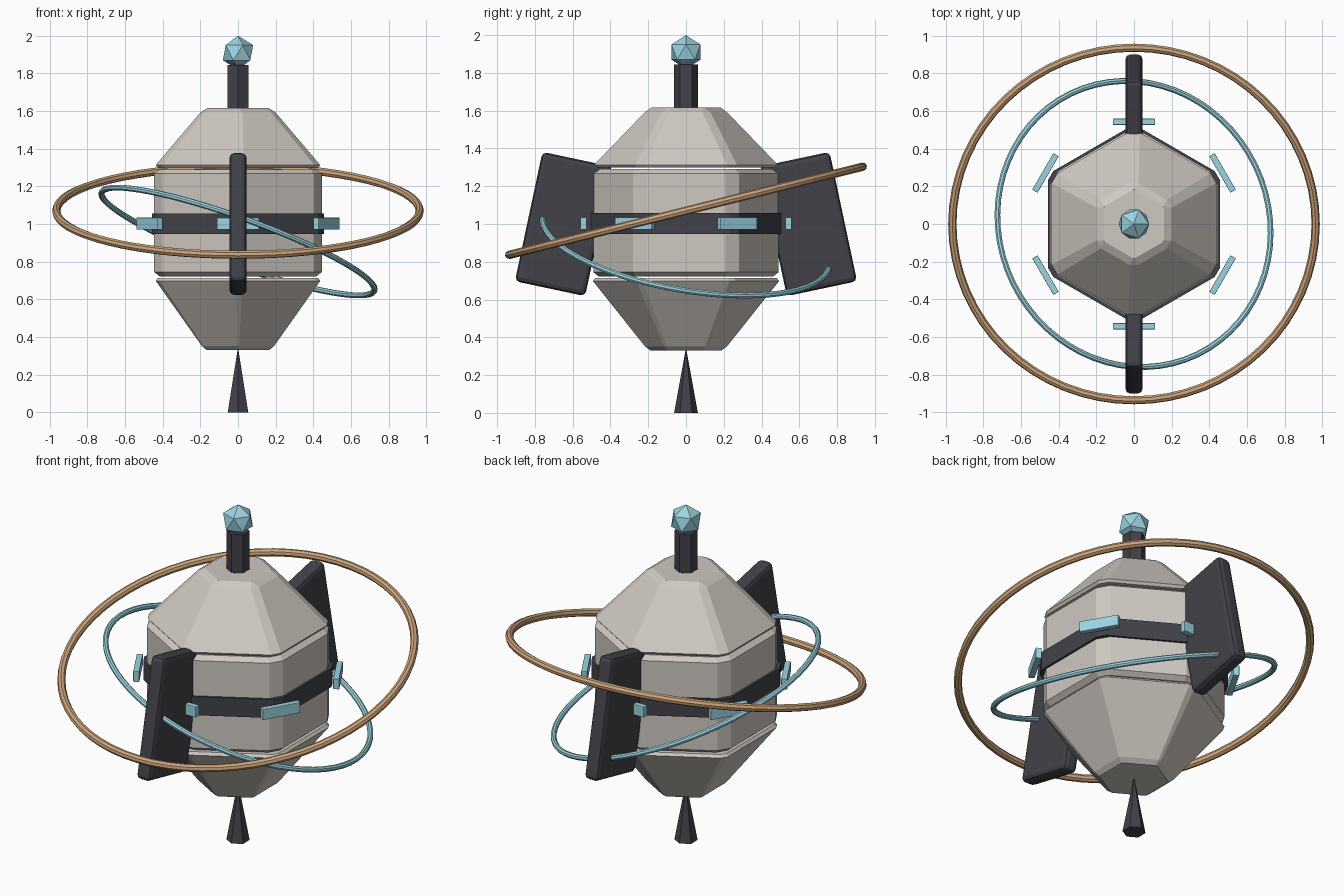
import bpy, bmesh
from math import sin, cos, pi, radians
from mathutils import Vector, Matrix

if "Cube" in bpy.data.objects:
    bpy.data.objects.remove(bpy.data.objects["Cube"])


def material(name, rgb):
    m = bpy.data.materials.new(name)
    m.diffuse_color = (*rgb, 1)
    m.use_nodes = True
    m.node_tree.nodes["Principled BSDF"].inputs["Base Color"].default_value = m.diffuse_color
    return m


SHELL = material("warm_grey", (0.62, 0.58, 0.53))
DARK = material("charcoal", (0.055, 0.053, 0.065))
BLUE = material("pale_blue", (0.33, 0.66, 0.76))
GOLD = material("copper", (0.62, 0.38, 0.20))


def finish(name, bm, mat, matrix=Matrix()):
    bmesh.ops.recalc_face_normals(bm, faces=bm.faces)
    me = bpy.data.meshes.new(name)
    bm.to_mesh(me)
    bm.free()
    me.materials.append(mat)
    ob = bpy.data.objects.new(name, me)
    ob.matrix_world = matrix
    bpy.context.collection.objects.link(ob)
    return ob


def hex_loft(name, profile, mat):
    """Hexagon with chamfered corners; profile rows are (z, flat distance, corner distance)."""
    bm = bmesh.new()
    rings = []
    for z, flat, corner in profile:
        h = max(2 * (flat - corner * cos(pi / 6)), 0.002)
        ring = []
        for i in range(6):
            a = pi / 6 + i * pi / 3
            for s in (-h, h):
                ring.append(bm.verts.new((corner * cos(a) - s * sin(a),
                                          corner * sin(a) + s * cos(a), z)))
        rings.append(ring)
    for lo, hi in zip(rings, rings[1:]):
        for i in range(12):
            j = (i + 1) % 12
            bm.faces.new((lo[i], lo[j], hi[j], hi[i]))
    bm.faces.new(rings[0])
    bm.faces.new(rings[-1])
    return finish(name, bm, mat)


def box(name, size, matrix, mat, bevel):
    bm = bmesh.new()
    bmesh.ops.create_cube(bm, size=1, matrix=Matrix.Diagonal((*size, 1)))
    ob = finish(name, bm, mat, matrix)
    mod = ob.modifiers.new("bevel", 'BEVEL')
    mod.width = bevel
    mod.segments = 2
    return ob


def hex_cone(name, r1, r2, z1, z2, mat):
    bm = bmesh.new()
    bmesh.ops.create_cone(bm, cap_ends=True, segments=6, radius1=r1, radius2=r2,
                          depth=z2 - z1)
    return finish(name, bm, mat, Matrix.Translation((0, 0, (z1 + z2) / 2)))


def ring(name, radius, tube, z, normal, mat):
    bpy.ops.mesh.primitive_torus_add(major_radius=radius, minor_radius=tube,
                                     major_segments=64, minor_segments=8)
    ob = bpy.context.object
    ob.name = name
    ob.data.materials.append(mat)
    ob.matrix_world = (Matrix.Translation((0, 0, z)) @
                       Vector(normal).to_track_quat('Z', 'Y').to_matrix().to_4x4())


# Three-part hull and belt
hex_loft("hull_top", [(1.298, 0.425, 0.475), (1.313, 0.437, 0.487),
                      (1.592, 0.20, 0.217), (1.617, 0.16, 0.183)], SHELL)
hex_loft("hull_middle", [(0.722, 0.417, 0.462), (0.745, 0.445, 0.490),
                         (1.267, 0.445, 0.490), (1.290, 0.417, 0.462)], SHELL)
hex_loft("hull_bottom", [(0.330, 0.165, 0.188), (0.352, 0.192, 0.217),
                         (0.698, 0.437, 0.493), (0.714, 0.425, 0.480)], SHELL)
hex_loft("belt", [(0.947, 0.458, 0.512), (1.057, 0.458, 0.512)], DARK)

# Mast, faceted beacon, bottom spike
hex_cone("mast", 0.063, 0.063, 1.60, 1.845, DARK)
bm = bmesh.new()
bmesh.ops.create_icosphere(bm, subdivisions=1, radius=0.09)
finish("beacon", bm, BLUE, Matrix.Translation((0, 0, 1.91)))
hex_cone("spike", 0.063, 0.002, 0, 0.335, DARK)

# Front and back fins
for name, turn in (("back_fin", 0), ("front_fin", pi)):
    m = (Matrix.Rotation(turn, 4, 'Z') @ Matrix.Translation((0, 0.647, 1.0)) @
         Matrix.Rotation(radians(12), 4, 'X'))
    box(name, (0.09, 0.38, 0.70), m, DARK, 0.025)

# Lights around the belt
for i in range(6):
    m = (Matrix.Rotation(pi / 6 + i * pi / 3, 4, 'Z') @
         Matrix.Translation((0.543, 0, 1.002)))
    box(f"light_{i + 1}", (0.033, 0.224, 0.064), m, BLUE, 0.003)

# Tilted orbit rings
ring("outer_ring", 0.965, 0.022, 1.07, (0, -sin(radians(14)), cos(radians(14))), GOLD)
ring("inner_ring", 0.77, 0.016, 0.907, (0.36, 0.175, 1), BLUE)
